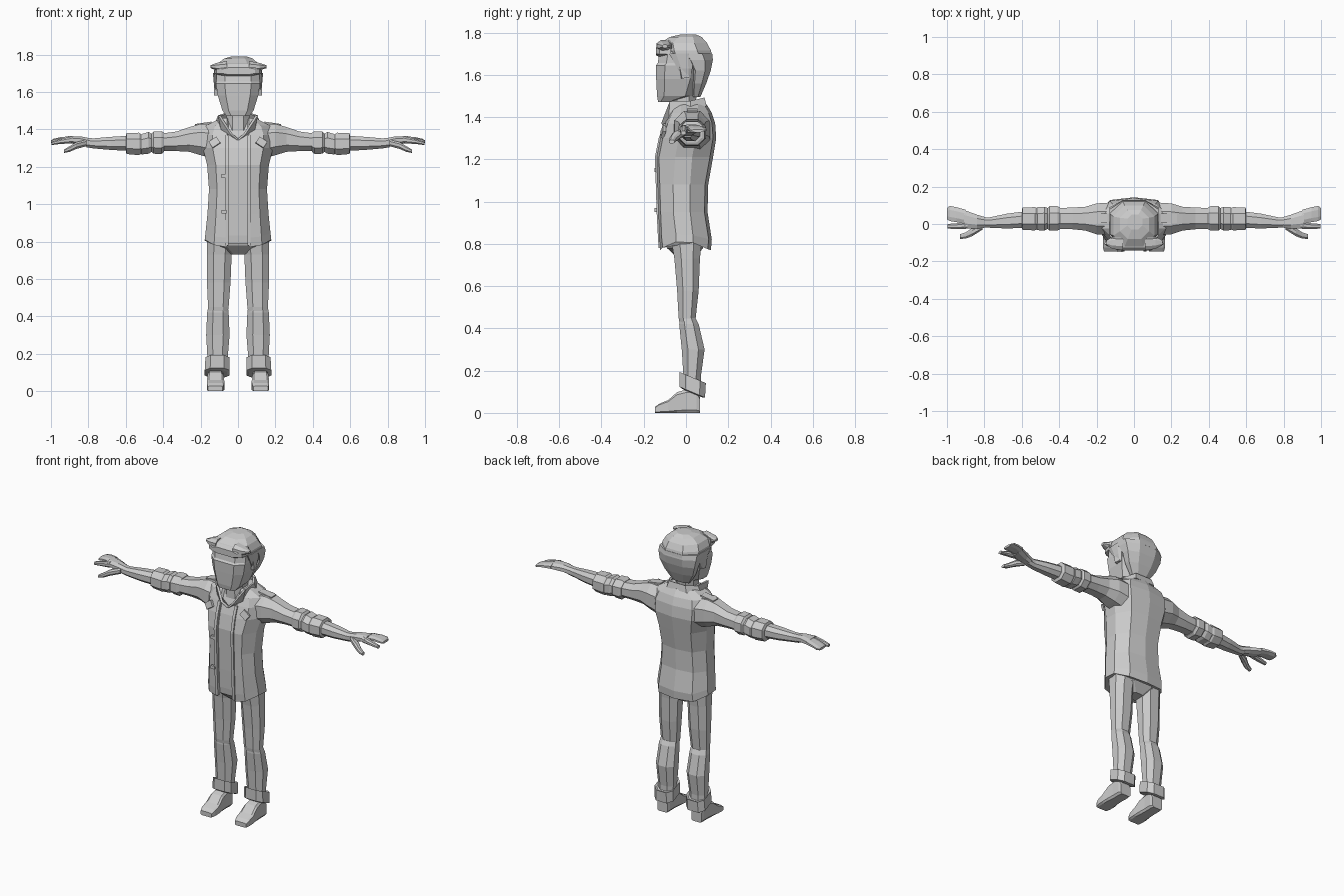
import bpy, bmesh, math
from mathutils import Vector

grey = bpy.data.materials.new("plain grey")
grey.diffuse_color = (0.6, 0.6, 0.6, 1)


def finish(name, bm, mirror=False):
    bmesh.ops.recalc_face_normals(bm, faces=bm.faces)
    me = bpy.data.meshes.new(name)
    bm.to_mesh(me)
    bm.free()
    me.materials.append(grey)
    ob = bpy.data.objects.new(name, me)
    bpy.context.collection.objects.link(ob)
    if mirror:
        ob.modifiers.new("mirror", 'MIRROR').use_mirror_merge = False
    return ob


def loft(name, rings, mirror=False, caps=True, closed=True):
    bm = bmesh.new()
    rows = [[bm.verts.new(p) for p in r] for r in rings]
    n = len(rows[0])
    for a, b in zip(rows, rows[1:]):
        for i in range(n if closed else n - 1):
            j = (i + 1) % n
            bm.faces.new((a[i], a[j], b[j], b[i]))
    if caps:
        bm.faces.new(rows[0])
        bm.faces.new(rows[-1])
    return finish(name, bm, mirror)


def octagon(u0, u1, v0, v1, c=0.27):
    du, dv = (u1 - u0) * c, (v1 - v0) * c
    return [(u0 + du, v0), (u1 - du, v0), (u1, v0 + dv), (u1, v1 - dv),
            (u1 - du, v1), (u0 + du, v1), (u0, v1 - dv), (u0, v0 + dv)]


def z_loft(name, data, mirror=False, c=0.27, shear=0):
    # rows: z, x0, x1, y0, y1
    return loft(name, [[(x, y, z + shear * (y - 0.03)) for x, y in octagon(*r, c)]
                       for z, *r in data], mirror)


def x_loft(name, data, c=0.27):
    # rows: x, y0, y1, z0, z1
    return loft(name, [[(x, y, z) for y, z in octagon(*r, c)] for x, *r in data], True)


def y_loft(name, data, mirror=False, c=0.12):
    # rows: y, x0, x1, z0, z1
    return loft(name, [[(x, y, z) for x, z in octagon(*r, c)] for y, *r in data], mirror)


def box(name, loc, size, rot=(0, 0, 0), mirror=False):
    from mathutils import Matrix, Euler
    bm = bmesh.new()
    m = Matrix.LocRotScale(Vector(loc), Euler(rot), Vector(size))
    bmesh.ops.create_cube(bm, size=1, matrix=m)
    return finish(name, bm, mirror)


# Jacket body with a recessed shirt strip down the front
def body_ring(z, w, yf, yb, hem=0):
    m = (yf + yb) / 2
    half = [(0.05, yf + 0.014, 0.02), (0.06, yf, 0), (0.72 * w, yf + 0.012, 0.012),
            (w, m - 0.045, 0.04), (w, m + 0.035, 0.035), (0.68 * w, yb - 0.015, 0.005)]
    right = [(x, y, z + hem * h) for x, y, h in half]
    return right + [(0, yb, z)] + [(-x, y, q) for x, y, q in reversed(right)]


loft("jacket", [body_ring(*r) for r in (
    (0.77, 0.178, -0.122, 0.118, 1), (0.82, 0.174, -0.127, 0.122, 0.6),
    (0.95, 0.163, -0.132, 0.102), (1.08, 0.155, -0.136, 0.105),
    (1.21, 0.165, -0.140, 0.128), (1.30, 0.188, -0.122, 0.143),
    (1.37, 0.19, -0.098, 0.138), (1.42, 0.17, -0.078, 0.122),
    (1.46, 0.095, -0.055, 0.098))])

# Raised front edges of the jacket, and the buttons on one side
loft("jacket_edge", [[(x, y + d, z) for x, d in ((0.05, 0.01), (0.05, -0.007),
                     (0.068, -0.007), (0.068, 0.01))]
                     for z, y in ((0.78, -0.123), (0.95, -0.132), (1.21, -0.14),
                                  (1.30, -0.122), (1.37, -0.098))], True)
for z in (1.15, 0.96):
    box("button", (-0.075, -0.142, z), (0.025, 0.014, 0.02))
box("pocket_flap", (0.125, -0.108, 1.33), (0.05, 0.016, 0.04), (-0.3, 0.6, 0), True)
box("shoulder_strap", (0.185, 0.03, 1.428), (0.09, 0.05, 0.014), (0, 0.15, 0), True)

# Collar
low = [(0, -0.1, 1.345), (0.085, -0.078, 1.40), (0.115, 0.02, 1.435), (0.065, 0.092, 1.45)]
top = [(0.035, -0.112, 1.375), (0.1, -0.075, 1.475), (0.092, 0.02, 1.475), (0.055, 0.082, 1.49)]
arc = [[*r, *[(-x, y, z) for x, y, z in reversed(r)]] for r in (low, top)]
collar = loft("collar", arc, caps=False, closed=False)
solid = collar.modifiers.new("thickness", 'SOLIDIFY')
solid.thickness, solid.offset = 0.014, 0

# Sleeves with rolled cuffs, forearms and hands
x_loft("sleeve", [
    (0.12, -0.06, 0.115, 1.24, 1.425), (0.20, -0.055, 0.11, 1.262, 1.43),
    (0.26, -0.035, 0.092, 1.28, 1.412), (0.33, -0.028, 0.088, 1.284, 1.388),
    (0.405, -0.027, 0.085, 1.284, 1.378)])
x_loft("sleeve_roll", [
    (0.395, -0.028, 0.088, 1.28, 1.382), (0.41, -0.036, 0.095, 1.268, 1.39),
    (0.452, -0.036, 0.095, 1.27, 1.388), (0.462, -0.027, 0.085, 1.28, 1.376),
    (0.478, -0.035, 0.092, 1.27, 1.386), (0.515, -0.033, 0.09, 1.266, 1.375),
    (0.525, -0.026, 0.082, 1.275, 1.368)])
x_loft("sleeve_cuff", [
    (0.515, -0.028, 0.084, 1.272, 1.372), (0.53, -0.034, 0.09, 1.262, 1.382),
    (0.595, -0.032, 0.088, 1.268, 1.38), (0.6, -0.022, 0.076, 1.28, 1.366)])
x_loft("forearm", [
    (0.58, -0.02, 0.068, 1.285, 1.366), (0.68, -0.024, 0.055, 1.29, 1.36),
    (0.77, -0.02, 0.036, 1.298, 1.352), (0.81, -0.02, 0.036, 1.304, 1.354)])
x_loft("palm", [
    (0.79, -0.018, 0.035, 1.305, 1.352), (0.84, -0.026, 0.05, 1.316, 1.362),
    (0.91, -0.022, 0.075, 1.328, 1.364)])
x_loft("fingers", [
    (0.9, 0.0, 0.076, 1.33, 1.363), (0.95, 0.01, 0.09, 1.334, 1.358),
    (0.985, 0.016, 0.097, 1.33, 1.35), (1.0, 0.025, 0.085, 1.328, 1.342)])
x_loft("index_finger", [
    (0.89, -0.025, 0.012, 1.325, 1.362), (0.95, -0.028, 0.004, 1.322, 1.348),
    (0.998, -0.024, 0.0, 1.316, 1.334)])
x_loft("thumb", [
    (0.81, -0.03, 0.0, 1.31, 1.345), (0.865, -0.065, -0.022, 1.295, 1.332),
    (0.9, -0.078, -0.045, 1.28, 1.31), (0.93, -0.08, -0.055, 1.274, 1.292)])

# Hips, trouser legs, turn-ups and shoes
z_loft("hips", [(0.73, -0.05, 0.05, -0.035, 0.045), (0.78, -0.14, 0.14, -0.09, 0.08),
                (0.84, -0.155, 0.155, -0.11, 0.09)])
z_loft("thigh", [
    (0.82, 0.02, 0.165, -0.07, 0.075), (0.73, 0.034, 0.166, -0.055, 0.066),
    (0.58, 0.04, 0.166, -0.042, 0.06), (0.45, 0.05, 0.16, -0.035, 0.046),
    (0.42, 0.055, 0.158, -0.03, 0.04)], True)
z_loft("shin", [
    (0.455, 0.055, 0.158, -0.03, 0.042), (0.42, 0.05, 0.165, -0.032, 0.06),
    (0.30, 0.045, 0.17, -0.02, 0.088), (0.17, 0.056, 0.163, -0.012, 0.07),
    (0.12, 0.058, 0.162, -0.01, 0.07)], True)
z_loft("turn_up", [
    (0.155, 0.055, 0.165, -0.015, 0.078), (0.168, 0.046, 0.174, -0.03, 0.094),
    (0.098, 0.045, 0.178, -0.03, 0.09), (0.093, 0.058, 0.163, -0.015, 0.078)],
    True, 0.22, -0.42)
y_loft("shoe", [
    (-0.147, 0.082, 0.16, 0, 0.028), (-0.125, 0.074, 0.166, 0, 0.044),
    (-0.085, 0.073, 0.167, 0, 0.06), (-0.042, 0.077, 0.163, 0, 0.098),
    (0.0, 0.08, 0.16, 0, 0.11), (0.05, 0.078, 0.16, 0, 0.11),
    (0.067, 0.084, 0.155, 0, 0.07)], True)

# Neck and face
z_loft("neck", [(1.35, -0.07, 0.07, -0.075, 0.07), (1.46, -0.062, 0.062, -0.075, 0.045),
                (1.54, -0.065, 0.065, -0.08, 0.055)])
z_loft("face", [
    (1.472, -0.062, 0.062, -0.132, -0.07), (1.50, -0.083, 0.083, -0.137, 0.03),
    (1.58, -0.108, 0.108, -0.141, 0.06), (1.645, -0.118, 0.118, -0.143, 0.07),
    (1.655, -0.116, 0.116, -0.134, 0.07), (1.71, -0.116, 0.116, -0.125, 0.08)], c=0.2)
box("ear", (0.113, -0.01, 1.615), (0.024, 0.035, 0.06), (0.2, 0, 0.2), True)

# Hair: back of the head, sideburns, crown, brow fringe and swept tufts
z_loft("back_hair", [
    (1.495, -0.058, 0.058, 0.025, 0.068), (1.56, -0.1, 0.1, 0.02, 0.096),
    (1.62, -0.122, 0.122, 0.018, 0.117), (1.67, -0.132, 0.132, -0.015, 0.127),
    (1.70, -0.132, 0.132, -0.05, 0.124)])
z_loft("sideburn", [
    (1.585, 0.098, 0.118, -0.015, 0.02), (1.63, 0.1, 0.128, -0.04, 0.03),
    (1.70, 0.1, 0.134, -0.08, 0.04)], True)
z_loft("crown", [
    (1.675, -0.13, 0.13, -0.1, 0.127), (1.715, -0.128, 0.128, -0.12, 0.118),
    (1.75, -0.11, 0.11, -0.122, 0.1), (1.778, -0.075, 0.08, -0.08, 0.075),
    (1.79, -0.035, 0.045, -0.03, 0.05)])
y_loft("fringe", [
    (-0.142, -0.085, 0.09, 1.692, 1.73), (-0.125, -0.115, 0.115, 1.685, 1.75),
    (-0.07, -0.125, 0.125, 1.68, 1.765)], c=0.2)
for side, z, tip in ((-1, 1.735, 0.146), (1, 1.735, 0.152)):
    loft("hair_tuft", [[(side * x, y, z + h) for y, h in octagon(-0.1 - s, -0.1 + s, -t, t)]
                       for x, s, t in ((0.06, 0.04, 0.03), (0.115, 0.033, 0.02),
                                       (tip, 0.012, 0.008))])
